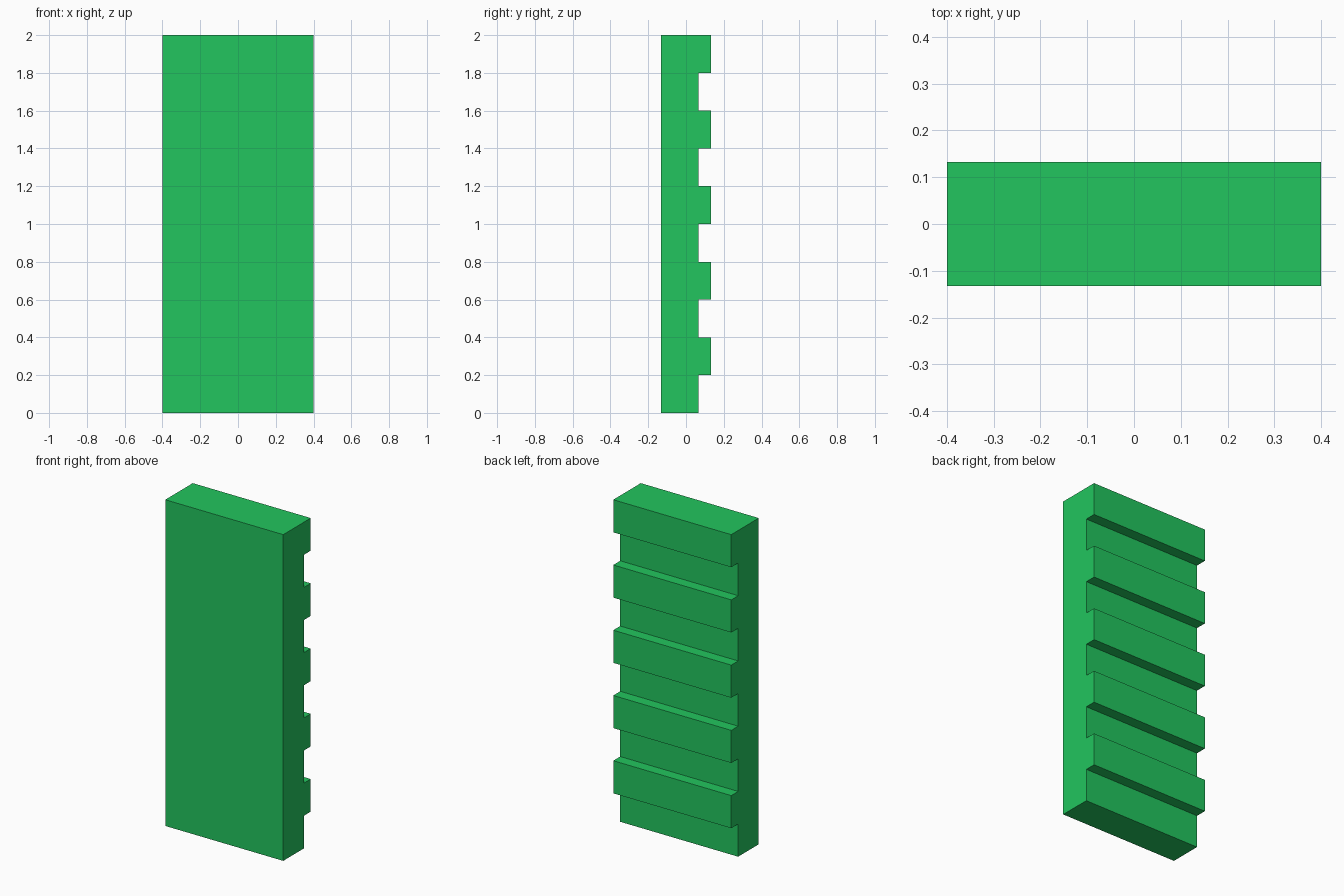
import bpy, bmesh

if "Cube" in bpy.data.objects:
    bpy.data.objects.remove(bpy.data.objects["Cube"])

WIDTH, BACK, GROOVE, RIDGE = 0.8, -0.133, 0.066, 0.133
STEP, RIDGES = 0.2, 5

# Stepped side profile (y, z): groove then ridge, repeated upwards
profile = [(BACK, 0.0)]
for i in range(RIDGES):
    z = 2 * i * STEP
    profile += [(GROOVE, z), (GROOVE, z + STEP),
                (RIDGE, z + STEP), (RIDGE, z + 2 * STEP)]
profile.append((BACK, 2 * RIDGES * STEP))

# Extrude the profile across the width
bm = bmesh.new()
side = bm.faces.new([bm.verts.new((-WIDTH / 2, y, z)) for y, z in profile])
ext = bmesh.ops.extrude_face_region(bm, geom=[side], use_keep_orig=True)
moved = [g for g in ext["geom"] if isinstance(g, bmesh.types.BMVert)]
bmesh.ops.translate(bm, verts=moved, vec=(WIDTH, 0, 0))
bmesh.ops.recalc_face_normals(bm, faces=bm.faces[:])
mesh = bpy.data.meshes.new("ridged_panel")
bm.to_mesh(mesh)
bm.free()

panel = bpy.data.objects.new("ridged_panel", mesh)
bpy.context.collection.objects.link(panel)

# Green finish
green = bpy.data.materials.new("green")
green.diffuse_color = (0.016, 0.558, 0.112, 1)
green.use_nodes = True
green.node_tree.nodes["Principled BSDF"].inputs["Base Color"].default_value = green.diffuse_color
mesh.materials.append(green)
